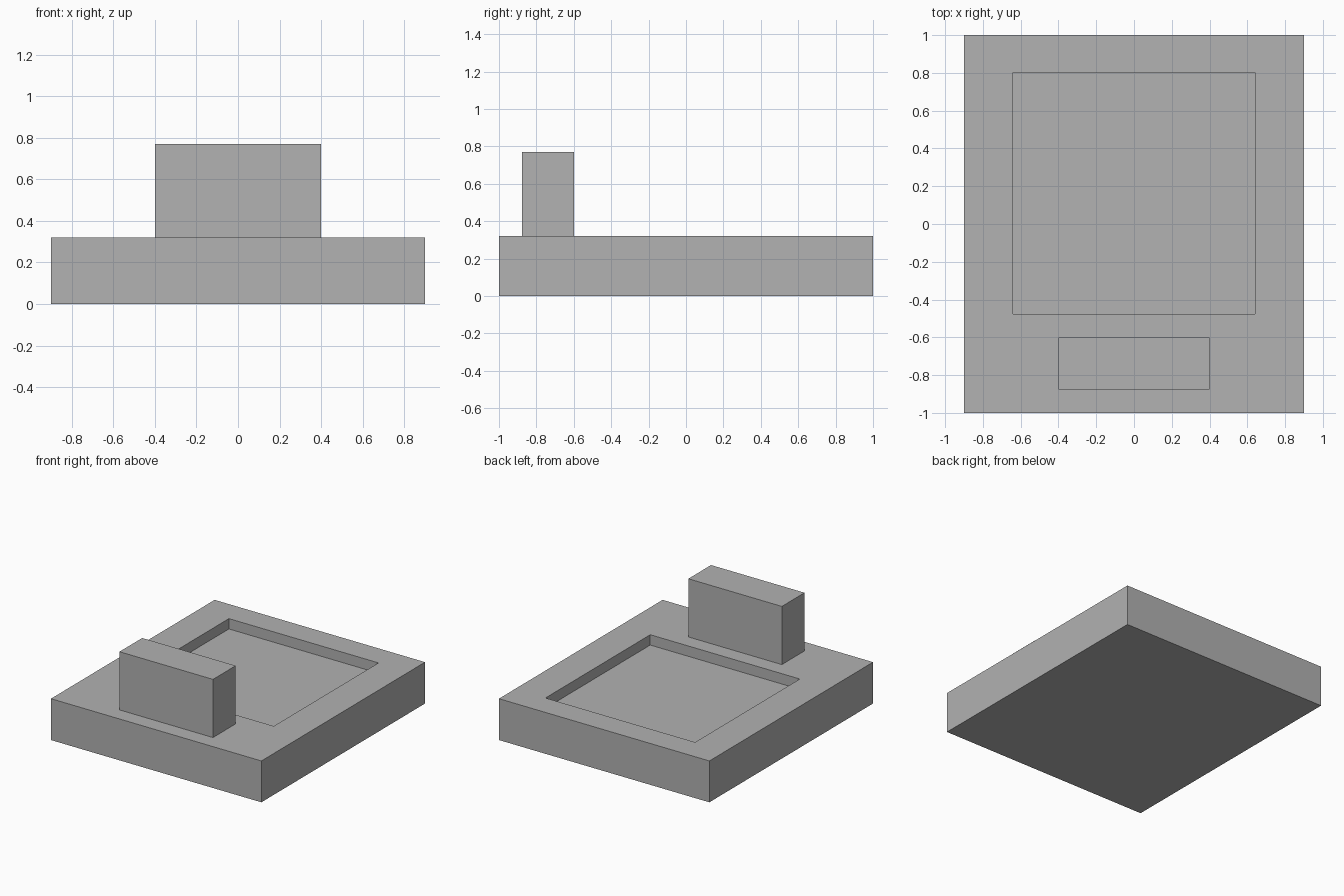
import bpy
import bmesh
from mathutils import Vector

cube = bpy.data.objects.get("Cube")
if cube:
    bpy.data.objects.remove(cube, do_unlink=True)

# Single plain grey
grey = bpy.data.materials.new("plain grey")
grey.use_nodes = True
colour = (0.445, 0.445, 0.445, 1)
grey.diffuse_color = colour
bsdf = next(n for n in grey.node_tree.nodes if n.type == "BSDF_PRINCIPLED")
bsdf.inputs["Base Color"].default_value = colour


def box_mesh(low, high):
    """Box between two opposite corners."""
    low, high = Vector(low), Vector(high)
    bm = bmesh.new()
    bmesh.ops.create_cube(bm, size=1)
    for v in bm.verts:
        v.co = (low + high) / 2 + v.co * (high - low)
    return bm


def finish(bm, name):
    bmesh.ops.recalc_face_normals(bm, faces=bm.faces)
    mesh = bpy.data.meshes.new(name)
    bm.to_mesh(mesh)
    bm.free()
    mesh.materials.append(grey)
    obj = bpy.data.objects.new(name, mesh)
    bpy.context.collection.objects.link(obj)
    return obj


SLAB_TOP = 0.32
POCKET_DEPTH = 0.08
POCKET_X = 0.64
POCKET_FRONT, POCKET_BACK = -0.477, 0.803

# Base slab with a rectangular pocket sunk into its top
slab = box_mesh((-0.9, -1, 0), (0.9, 1, SLAB_TOP))
slab.normal_update()
top = max(slab.faces, key=lambda f: f.normal.z)
bmesh.ops.inset_region(slab, faces=[top], thickness=0.1)
for v in top.verts:
    v.co.x = POCKET_X if v.co.x > 0 else -POCKET_X
    v.co.y = POCKET_BACK if v.co.y > 0 else POCKET_FRONT
floor = bmesh.ops.extrude_discrete_faces(slab, faces=[top])["faces"][0]
for v in floor.verts:
    v.co.z -= POCKET_DEPTH
finish(slab, "base_slab")

# Upright block standing near the front edge
finish(box_mesh((-0.4, -0.877, SLAB_TOP), (0.4, -0.6, 0.77)), "upright_block")
